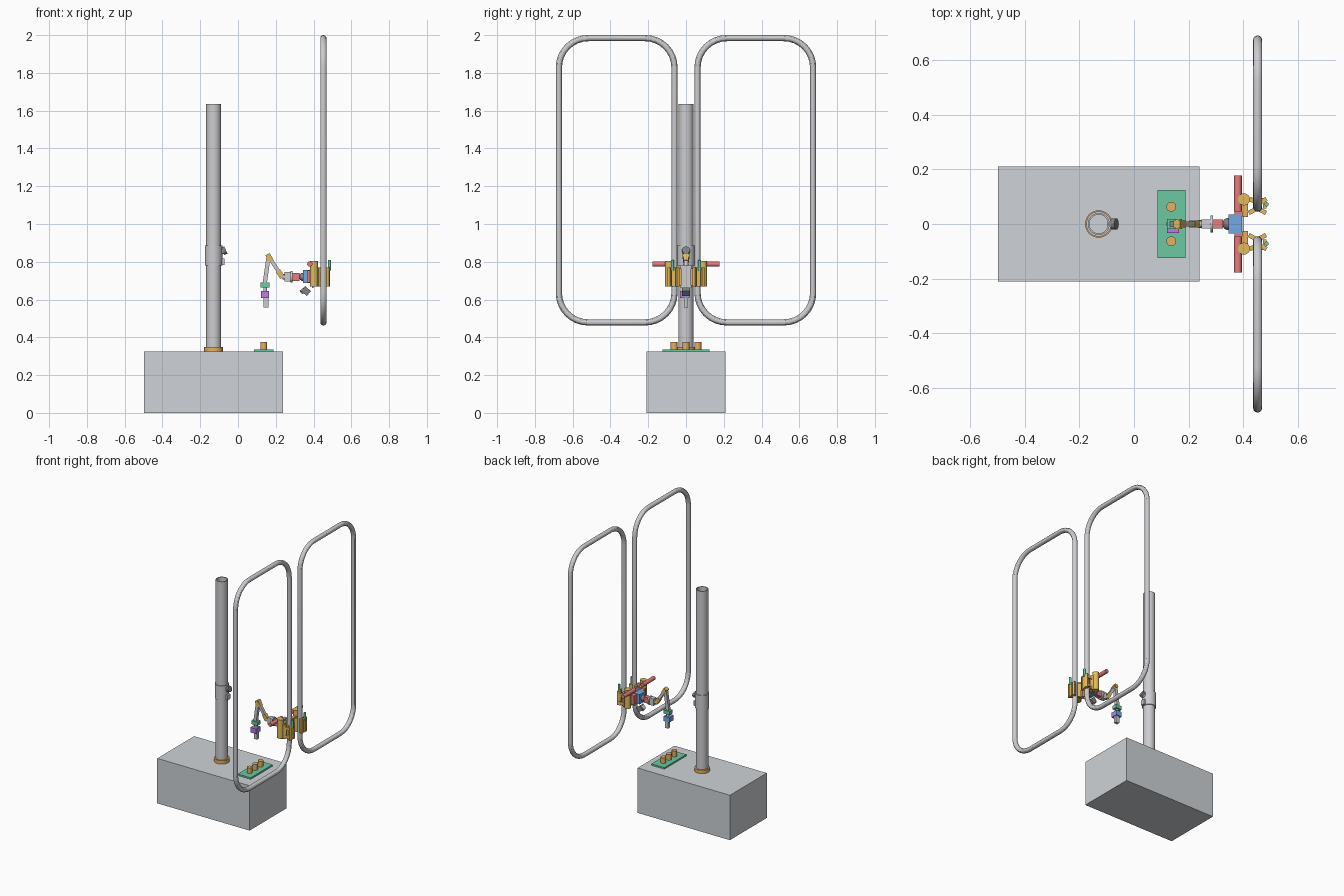
import bpy
from math import pi, sin, cos
from mathutils import Vector

if "Cube" in bpy.data.objects:
    bpy.data.objects.remove(bpy.data.objects["Cube"])


def material(name, rgb):
    m = bpy.data.materials.new(name)
    m.use_nodes = True
    m.diffuse_color = (*rgb, 1)
    m.node_tree.nodes["Principled BSDF"].inputs["Base Color"].default_value = (*rgb, 1)
    return m


CASE = material("case grey", (0.62, 0.65, 0.68))
METAL = material("metal grey", (0.61, 0.61, 0.64))
DARK = material("dark grey", (0.22, 0.22, 0.25))
ORANGE = material("orange", (0.80, 0.43, 0.12))
GOLD = material("gold", (0.76, 0.50, 0.11))
GREEN = material("green", (0.15, 0.58, 0.36))
RED = material("red", (0.80, 0.20, 0.21))
BLUE = material("blue", (0.17, 0.40, 0.78))
PURPLE = material("purple", (0.55, 0.21, 0.86))


def finish(name, mat, smooth=False):
    ob = bpy.context.object
    ob.name = name
    ob.data.materials.clear()
    ob.data.materials.append(mat)
    if smooth:
        bpy.ops.object.shade_smooth_by_angle(angle=pi / 6)
    return ob


def box(name, centre, size, mat, rot=(0, 0, 0)):
    bpy.ops.mesh.primitive_cube_add(size=1, location=centre, rotation=rot)
    ob = finish(name, mat)
    ob.scale = size
    return ob


def rod(name, a, b, r, mat, sides=24):
    """Cylinder between two points."""
    a, b = Vector(a), Vector(b)
    d = b - a
    bpy.ops.mesh.primitive_cylinder_add(vertices=sides, radius=r, depth=d.length,
                                        location=(a + b) / 2,
                                        rotation=d.to_track_quat('Z', 'Y').to_euler())
    return finish(name, mat, True)


def link(name, a, b, width, mat):
    """Square bar between two points in the arm's plane."""
    a, b = Vector(a), Vector(b)
    d = b - a
    return box(name, (a + b) / 2, (width, width, d.length), mat,
               d.to_track_quat('Z', 'Y').to_euler())


def adopt(name, data):
    """Put new data in the scene as the active object."""
    ob = bpy.data.objects.new(name, data)
    bpy.context.collection.objects.link(ob)
    bpy.ops.object.select_all(action='DESELECT')
    ob.select_set(True)
    bpy.context.view_layer.objects.active = ob


def sleeve(name, x, z0, z1, outer, inner, mat, sides=32):
    """Hollow vertical tube turned from a rectangular profile."""
    profile = [(outer, z0), (outer, z1), (inner, z1), (inner, z0)]
    verts, faces = [], []
    n = len(profile)
    for i in range(sides):
        t = 2 * pi * i / sides
        verts += [(x + r * cos(t), r * sin(t), z) for r, z in profile]
        for k in range(n):
            j = (i + 1) % sides
            faces.append((i * n + k, j * n + k, j * n + (k + 1) % n, i * n + (k + 1) % n))
    me = bpy.data.meshes.new(name)
    me.from_pydata(verts, [], faces)
    adopt(name, me)
    finish(name, mat, True)


def loop_rail(name, side):
    """Closed tube bent to a rounded rectangle."""
    y0, y1, z0, z1, r, steps = 0.061, 0.673, 0.479, 1.984, 0.155, 8
    corners = [(y1 - r, z1 - r), (y0 + r, z1 - r), (y0 + r, z0 + r), (y1 - r, z0 + r)]
    cu = bpy.data.curves.new(name, 'CURVE')
    cu.dimensions = '3D'
    cu.bevel_depth = 0.0165
    cu.bevel_resolution = 4
    sp = cu.splines.new('POLY')
    sp.points.add(4 * (steps + 1) - 1)
    i = 0
    for q, (cy, cz) in enumerate(corners):
        for k in range(steps + 1):
            t = (q + k / steps) * pi / 2
            sp.points[i].co = (0.452, side * (cy + r * cos(t)), cz + r * sin(t), 1)
            i += 1
    sp.use_cyclic_u = True
    adopt(name, cu)
    bpy.ops.object.convert(target='MESH')
    finish(name, METAL, True)


# Base case, control plate and knobs
box("base_case", (-0.129, 0, 0.162), (0.737, 0.42, 0.324), CASE)
box("control_plate", (0.137, 0, 0.329), (0.104, 0.25, 0.012), GREEN)
for i, y in enumerate((-0.063, 0, 0.063)):
    rod(f"control_knob_{i}", (0.136, y, 0.33), (0.136, y, 0.376), 0.018, ORANGE)

# Hollow mast, foot ring, sliding collar and its clamp screw
sleeve("mast", -0.129, 0.324, 1.635, 0.04, 0.034, METAL)
sleeve("mast_foot_ring", -0.129, 0.324, 0.349, 0.05, 0.039, ORANGE)
sleeve("mast_collar", -0.129, 0.78, 0.885, 0.046, 0.039, METAL)
box("collar_lug", (-0.082, 0, 0.80), (0.02, 0.03, 0.035), METAL)
rod("collar_screw", (-0.092, 0, 0.85), (-0.075, 0, 0.858), 0.014, METAL, 16)
rod("collar_screw_head", (-0.080, 0, 0.855), (-0.064, 0, 0.862), 0.021, DARK, 16)

# Jointed arm from the clamps to the tool
elbow, wrist, tool = (0.162, 0, 0.828), (0.232, 0, 0.722), (0.142, 0, 0.69)
link("forearm", elbow, tool, 0.022, METAL)
link("upper_arm", elbow, wrist, 0.020, METAL)
link("elbow_bracket", (0.156, 0, 0.84), (0.178, 0, 0.802), 0.026, GOLD)
link("shoulder_bracket", (0.212, 0, 0.752), (0.236, 0, 0.716), 0.026, GOLD)
rod("elbow_pin", (0.162, -0.018, 0.828), (0.162, 0.018, 0.828), 0.013, GOLD, 16)
rod("shoulder_barrel", (0.235, 0, 0.72), (0.255, 0, 0.72), 0.014, METAL)
box("shoulder_housing", (0.265, 0, 0.72), (0.035, 0.032, 0.05), METAL)
rod("shoulder_flange", (0.279, 0, 0.72), (0.289, 0, 0.72), 0.031, METAL)
box("shoulder_coupling", (0.307, 0, 0.72), (0.037, 0.032, 0.042), RED)
bpy.ops.mesh.primitive_uv_sphere_add(segments=20, ring_count=12, radius=0.022,
                                     location=(0.345, 0, 0.72))
finish("shoulder_ball", DARK, True)

# Tool head
box("tool_mount", (0.144, 0, 0.676), (0.048, 0.036, 0.026), GREEN)
rod("tool_spindle", (0.144, 0, 0.64), (0.144, 0, 0.67), 0.010, METAL, 16)
box("tool_body_front", (0.143, -0.016, 0.627), (0.044, 0.032, 0.036), PURPLE)
box("tool_body_back", (0.143, 0.009, 0.627), (0.044, 0.018, 0.036), BLUE)
box("tool_finger", (0.148, 0, 0.585), (0.026, 0.022, 0.052), METAL)

# Central carrier with the tilted sensor below it
box("carrier_block", (0.372, 0, 0.722), (0.054, 0.07, 0.07), BLUE)
box("carrier_plate", (0.397, 0, 0.72), (0.008, 0.06, 0.12), METAL)
box("sensor_block", (0.36, 0, 0.645), (0.04, 0.04, 0.034), DARK, (0, pi / 4.5, 0))
rod("sensor_lens", (0.352, 0, 0.637), (0.336, 0, 0.655), 0.014, METAL, 16)

# Loops and mirrored clamps
for side, word in ((-1, "right"), (1, "left")):
    loop_rail(f"{word}_loop", side)
    rod(f"{word}_grip", (0.38, side * 0.045, 0.788), (0.38, side * 0.178, 0.788), 0.014, RED)
    box(f"{word}_drive", (0.381, side * 0.052, 0.722), (0.026, 0.034, 0.064), RED)
    rod(f"{word}_clamp_pivot", (0.402, side * 0.09, 0.67), (0.402, side * 0.09, 0.804),
        0.022, GOLD)
    box(f"{word}_clamp_bridge", (0.406, side * 0.055, 0.72), (0.022, 0.06, 0.09), ORANGE)
    # Jaw bars stand around the tube
    for k, (x, y, turn) in enumerate(((0.430, 0.046, 0.5), (0.434, 0.086, -0.5),
                                      (0.472, 0.046, -0.5), (0.474, 0.086, 0.5))):
        box(f"{word}_jaw_{k}", (x, side * y, 0.72), (0.024, 0.016, 0.10), GOLD,
            (0, 0, side * turn))
    box(f"{word}_jaw_front", (0.478, side * 0.067, 0.72), (0.014, 0.022, 0.10), GOLD)
    for k, z in enumerate((0.69, 0.75)):
        box(f"{word}_jaw_tie_{k}", (0.452, side * 0.09, z), (0.05, 0.010, 0.018), ORANGE)
    rod(f"{word}_lever", (0.484, side * 0.072, 0.755), (0.484, side * 0.072, 0.81),
        0.008, GREEN, 12)
